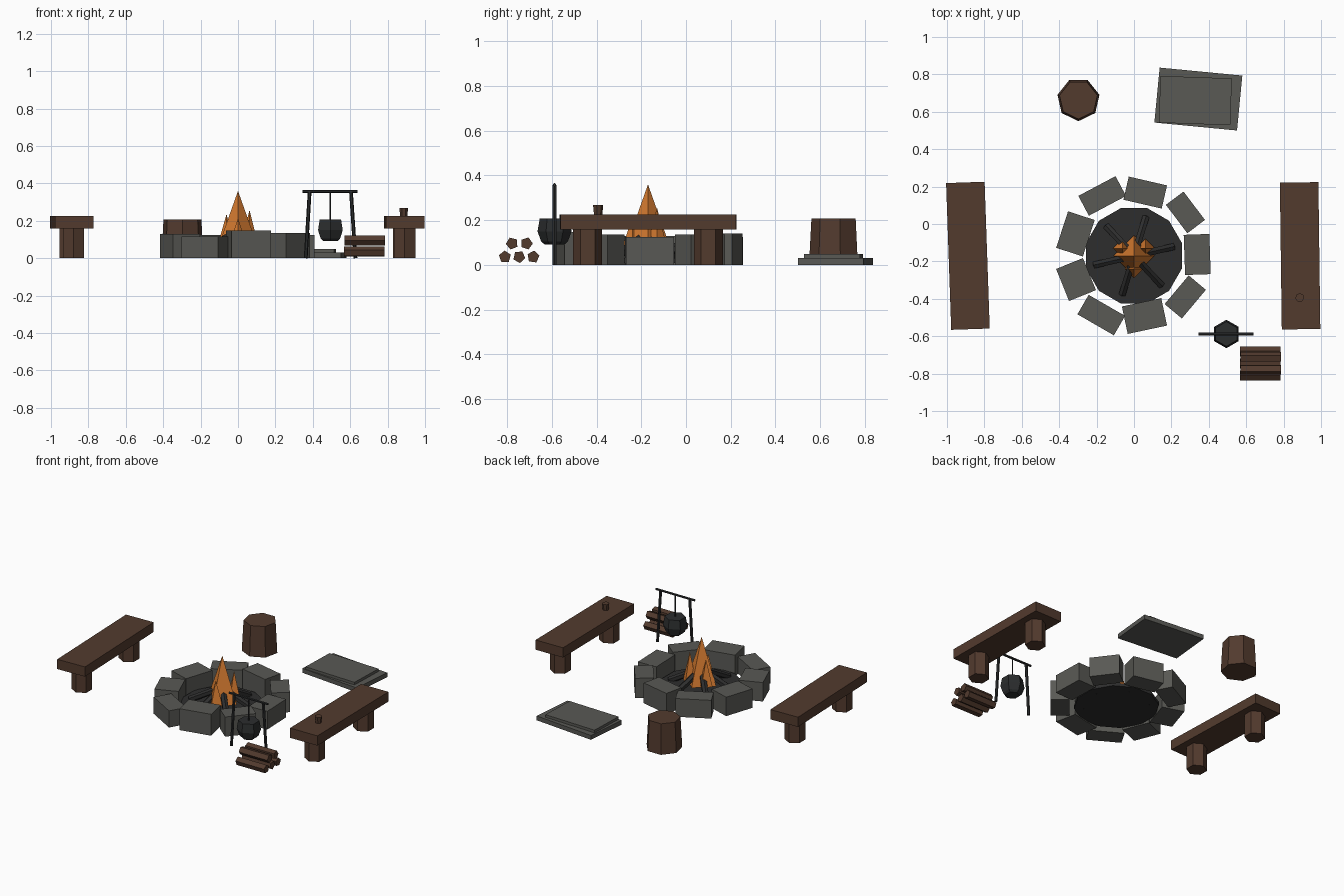
import bpy, bmesh, math
from mathutils import Vector, Matrix

if "Cube" in bpy.data.objects:
    bpy.data.objects.remove(bpy.data.objects["Cube"])


def material(name, r, g, b):
    m = bpy.data.materials.new(name)
    m.diffuse_color = (r, g, b, 1)
    m.use_nodes = True
    m.node_tree.nodes["Principled BSDF"].inputs["Base Color"].default_value = m.diffuse_color
    return m


STONE = material("grey stone", 0.10, 0.10, 0.09)
WOOD = material("brown wood", 0.085, 0.043, 0.027)
CHAR = material("charred black", 0.027, 0.027, 0.027)
IRON = material("dark iron", 0.024, 0.026, 0.027)
FLAME = material("flame orange", 0.68, 0.20, 0.03)


def finish(name, bm, mat, matrix):
    bmesh.ops.recalc_face_normals(bm, faces=bm.faces)
    mesh = bpy.data.meshes.new(name)
    bm.to_mesh(mesh)
    bm.free()
    mesh.materials.append(mat)
    ob = bpy.data.objects.new(name, mesh)
    ob.matrix_world = matrix
    bpy.context.collection.objects.link(ob)
    return ob


def box(name, mat, x, y, z0, z1, sx, sy, deg=0):
    bm = bmesh.new()
    bmesh.ops.create_cube(bm, size=1)
    bmesh.ops.scale(bm, vec=(sx, sy, z1 - z0), verts=bm.verts)
    return finish(name, bm, mat, Matrix.Translation((x, y, (z0 + z1) / 2))
                  @ Matrix.Rotation(math.radians(deg), 4, 'Z'))


def lathe(name, mat, profile, sides, matrix, start=90):
    """Faceted solid from (radius, height) rings; radius 0 makes a tip."""
    bm = bmesh.new()
    rings = []
    for r, z in profile:
        n = 1 if r == 0 else sides
        rings.append([bm.verts.new((r * math.cos(math.radians(start + 360 * i / sides)),
                                    r * math.sin(math.radians(start + 360 * i / sides)), z))
                      for i in range(n)])
    for a, b in zip(rings, rings[1:]):
        for i in range(sides):
            j = (i + 1) % sides
            if len(b) == 1:
                bm.faces.new((a[i], a[j], b[0]))
            else:
                bm.faces.new((a[i], a[j], b[j], b[i]))
    for ring in (rings[0], rings[-1]):
        if len(ring) > 1:
            bm.faces.new(ring)
    return finish(name, bm, mat, matrix)


def rod(name, mat, a, b, r, sides=6, start=90):
    a, b = Vector(a), Vector(b)
    d = b - a
    return lathe(name, mat, [(r, 0), (r, d.length)], sides,
                 Matrix.Translation(a) @ d.to_track_quat('Z', 'Y').to_matrix().to_4x4(), start)


def at(x, y, z=0):
    return Matrix.Translation((x, y, z))


PIT_Y = -0.17

# Ring of stones: x, y, radial angle, radial size, width, height
for x, y, ang, rad, wid, h in [
        (0.060, 0.168, 77, 0.127, 0.21, 0.14), (0.275, 0.062, 37, 0.118, 0.19, 0.135),
        (0.338, -0.163, 2, 0.137, 0.215, 0.125), (0.274, -0.39, -40, 0.12, 0.20, 0.135),
        (0.056, -0.492, -78, 0.15, 0.215, 0.147), (-0.175, -0.487, -120, 0.12, 0.225, 0.115),
        (-0.31, -0.297, -158, 0.155, 0.185, 0.13), (-0.313, -0.053, 162, 0.15, 0.205, 0.13),
        (-0.17, 0.15, 118, 0.12, 0.225, 0.125)]:
    box("ring_stone", STONE, x, y, 0, h, rad, wid, ang)

# Ash bed and charred logs leaning together
lathe("ash_bed", CHAR, [(0.265, 0.008), (0.265, 0.03)], 12, at(0, PIT_Y), 75)
for i in range(6):
    a = math.radians(13 + 60 * i)
    c, s = math.cos(a), math.sin(a)
    rod("charred_log", CHAR, (0.215 * c, PIT_Y + 0.215 * s, 0.025),
        (0.03 * c, PIT_Y + 0.03 * s, 0.125), 0.021)

# Flames
lathe("main_flame", FLAME, [(0.11, 0.05), (0, 0.36)], 4, at(0, PIT_Y))
for ang, tip in [(35, 0.257), (145, 0.235), (270, 0.215)]:
    a = math.radians(ang)
    lathe("small_flame", FLAME, [(0.05, 0.06), (0, tip)], 4,
          at(0.075 * math.cos(a), PIT_Y + 0.07 * math.sin(a)))

# Two benches with hexagonal legs
for side, deg in ((-1, 2), (1, 0.75)):
    box("bench_seat", WOOD, side * 0.888, -0.17, 0.158, 0.225, 0.206, 0.785, deg)
    for dy in (-0.27, 0.27):
        lathe("bench_leg", WOOD, [(0.065, 0), (0.065, 0.16)], 6,
              at(side * 0.888 - dy * math.sin(math.radians(deg)), -0.17 + dy))

# Cup on the right bench
lathe("cup", WOOD, [(0.019, 0.222), (0.024, 0.268)], 7, at(0.886, -0.394))

# Stump seat
lathe("stump", WOOD, [(0.115, 0), (0.104, 0.208)], 7, at(-0.297, 0.665), -90)

# Stacked flat slabs
box("lower_slab", STONE, 0.344, 0.668, 0, 0.03, 0.444, 0.295, -5.5)
box("upper_slab", STONE, 0.328, 0.66, 0.028, 0.048, 0.382, 0.25, -2)

# Pot hanger: two leaning posts, crossbar and hook
PY = -0.588
for foot, top in ((0.362, 0.383), (0.628, 0.604)):
    rod("hanger_post", IRON, (foot, PY, 0), (top, PY, 0.357), 0.010)
rod("hanger_bar", IRON, (0.346, PY, 0.358), (0.64, PY, 0.358), 0.008)
rod("pot_hook", IRON, (0.494, PY, 0.2), (0.494, PY, 0.357), 0.004)

# Cooking pot
lathe("pot", IRON, [(0.045, 0.092), (0.06, 0.105), (0.076, 0.15), (0.066, 0.208)], 6,
      at(0.494, PY))

# Firewood pile
for y, z, turn in [(-0.81, 0.036, 20), (-0.746, 0.036, 60), (-0.683, 0.036, 10),
                   (-0.778, 0.096, 40), (-0.713, 0.096, 0)]:
    shift = 0.003 if z > 0.05 else 0
    rod("firewood_log", WOOD, (0.567 + shift, y, z), (0.784 + shift, y, z), 0.028, 5, turn)
